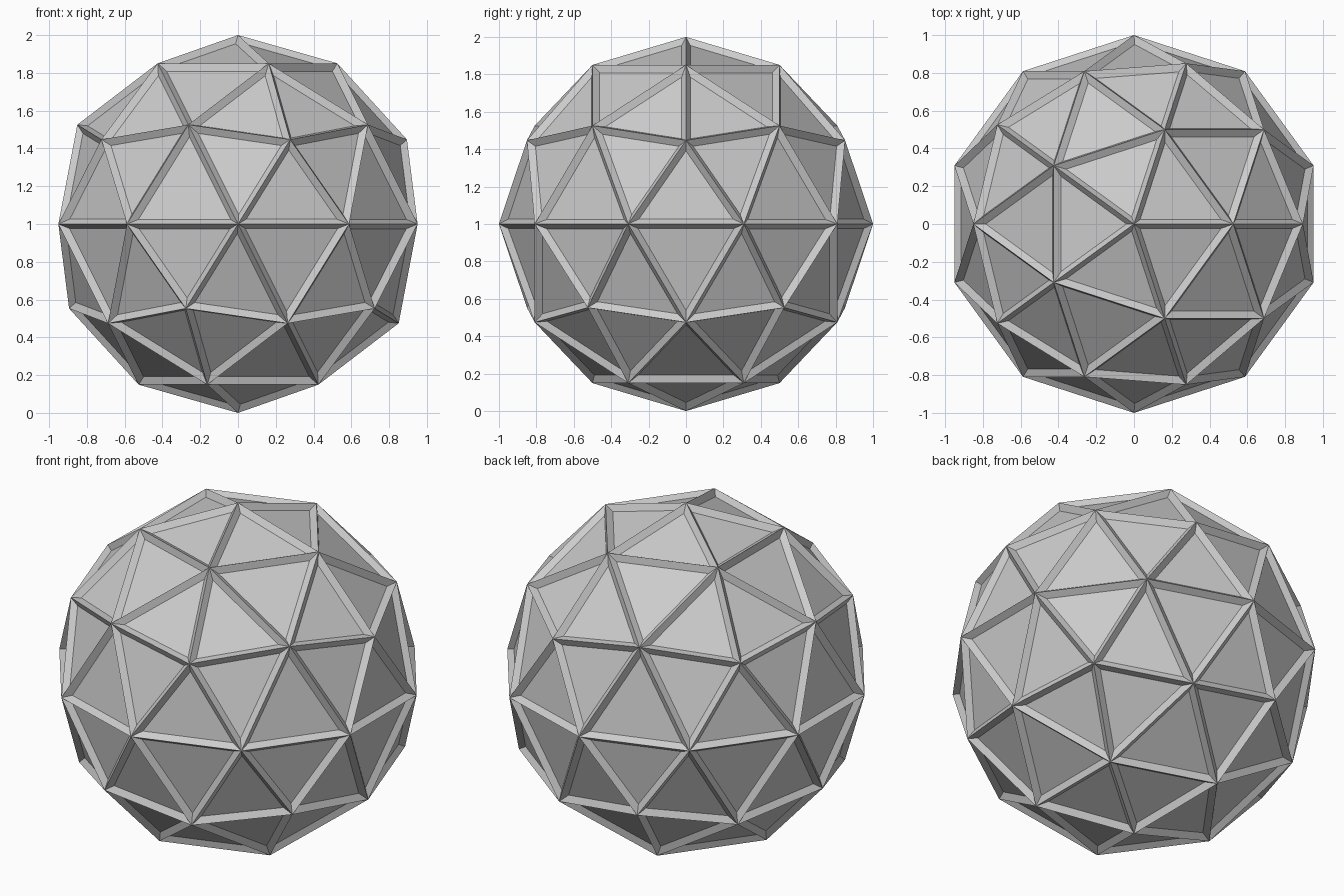
import bpy
import bmesh

cube = bpy.data.objects.get("Cube")
if cube:
    bpy.data.objects.remove(cube, do_unlink=True)

# Single grey colour
GREY = (0.6, 0.6, 0.6, 1.0)
mat = bpy.data.materials.new("grey")
mat.use_nodes = True
mat.diffuse_color = GREY
mat.node_tree.nodes["Principled BSDF"].inputs["Base Color"].default_value = GREY

# Faceted ball standing on the ground
bpy.ops.mesh.primitive_ico_sphere_add(subdivisions=2, radius=1, location=(0, 0, 1))
ball = bpy.context.object
ball.name = "faceted_ball"
ball.data.name = "faceted_ball"
ball.data.materials.append(mat)

# Sunken panel with sloping rim in every triangle
bm = bmesh.new()
bm.from_mesh(ball.data)
bmesh.ops.inset_individual(bm, faces=bm.faces[:], thickness=0.03, depth=-0.03,
                           use_even_offset=True)
for face in bm.faces:
    face.smooth = False
bm.to_mesh(ball.data)
bm.free()
